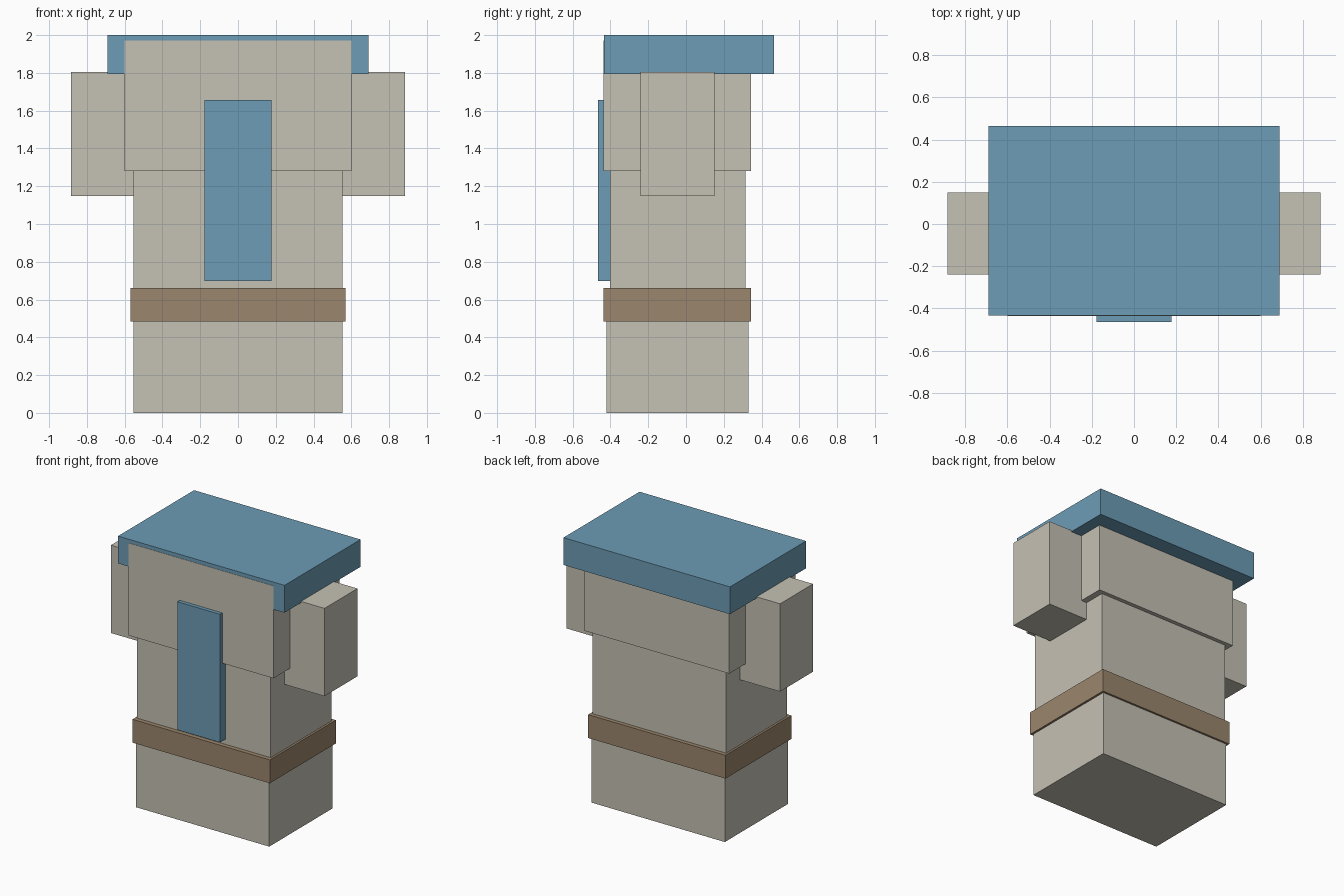
import bpy

default = bpy.data.objects.get("Cube")
if default:
    bpy.data.objects.remove(default, do_unlink=True)


def material(name, rgb):
    mat = bpy.data.materials.new(name)
    mat.use_nodes = True
    color = (*rgb, 1.0)
    mat.diffuse_color = color
    for node in mat.node_tree.nodes:
        if node.type == 'BSDF_PRINCIPLED':
            node.inputs["Base Color"].default_value = color
    return mat


def box(name, mat, x, y, z):
    """Box from (min, max) ranges on each axis."""
    ranges = (x, y, z)
    bpy.ops.mesh.primitive_cube_add(size=1)
    obj = bpy.context.object
    obj.name = name
    obj.location = [(a + b) / 2 for a, b in ranges]
    obj.scale = [b - a for a, b in ranges]
    bpy.ops.object.transform_apply(location=True, rotation=False, scale=True)
    obj.data.materials.append(mat)
    return obj


def centred(half):
    return (-half, half)


beige = material("beige", (0.558, 0.533, 0.456))
blue = material("blue", (0.150, 0.332, 0.462))
brown = material("brown", (0.328, 0.238, 0.150))

# Body, stacked from the ground up
box("lower_body", beige, centred(0.553), (-0.42, 0.33), (0, 0.5))
box("belt", brown, centred(0.569), (-0.436, 0.345), (0.485, 0.66))
box("upper_body", beige, centred(0.553), (-0.403, 0.315), (0.65, 1.3))
box("chest", beige, centred(0.6), (-0.437, 0.345), (1.28, 1.972))

# Flat top slab and front panel
box("top_slab", blue, centred(0.69), (-0.435, 0.465), (1.795, 2.0))
box("front_panel", blue, centred(0.177), (-0.465, -0.403), (0.697, 1.657))

# Side arms
for side, sign in (("left", 1), ("right", -1)):
    box(side + "_arm", beige, sorted((sign * 0.55, sign * 0.885)),
        (-0.24, 0.15), (1.147, 1.805))
